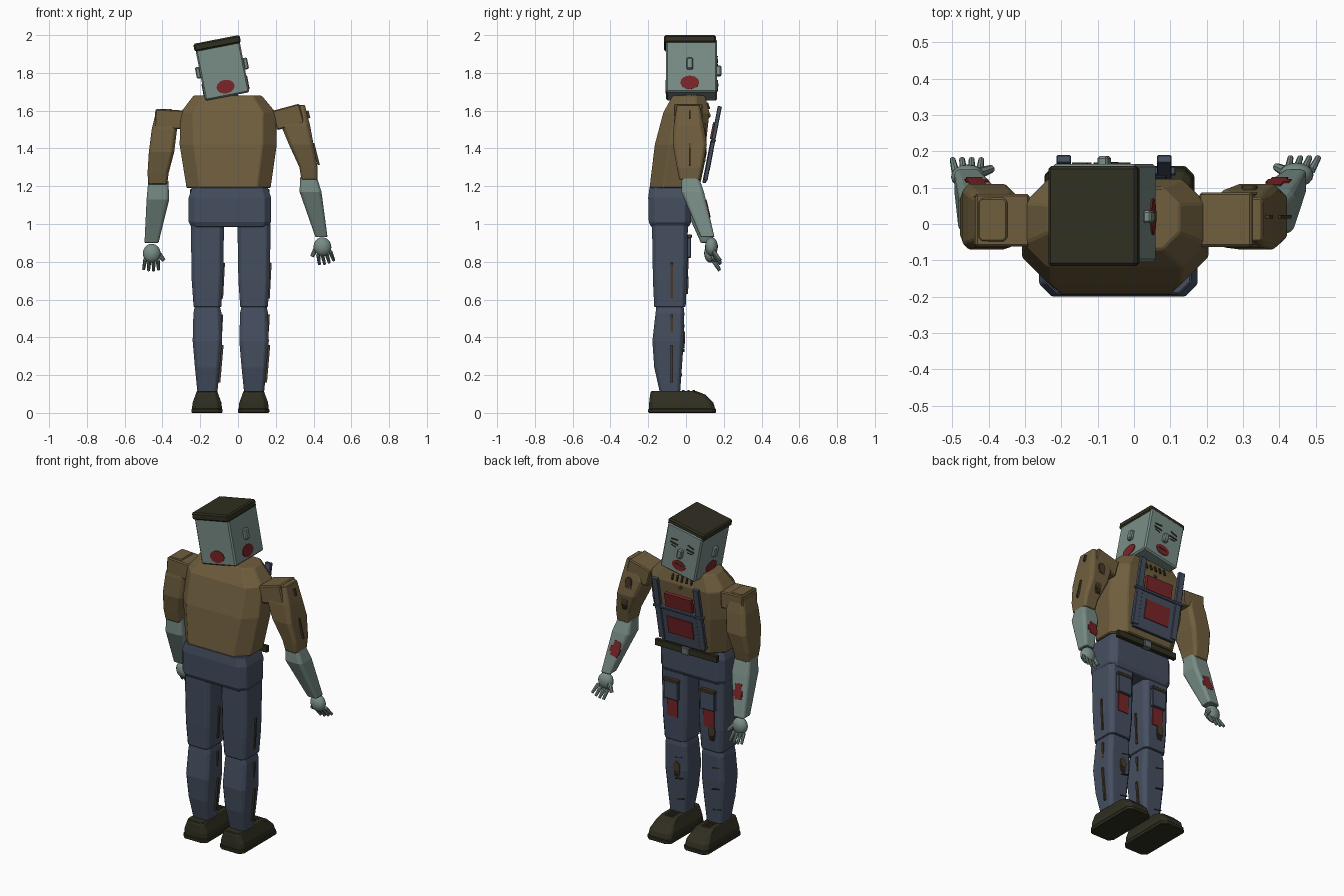
import bpy, bmesh
from math import radians, sin, cos, pi
from mathutils import Matrix, Vector, Euler

if "Cube" in bpy.data.objects:
    bpy.data.objects.remove(bpy.data.objects["Cube"])


def make_mat(name, rgb):
    m = bpy.data.materials.new(name)
    m.use_nodes = True
    m.diffuse_color = (*rgb, 1)
    m.node_tree.nodes["Principled BSDF"].inputs["Base Color"].default_value = (*rgb, 1)
    return m


SKIN = make_mat("grey green skin", (.19, .265, .24))
SHIRT = make_mat("brown shirt", (.16, .112, .048))
DENIM = make_mat("blue denim", (.06, .078, .118))
DARK = make_mat("dark olive", (.03, .028, .015))
RED = make_mat("blood red", (.19, .018, .02))
RIP = make_mat("rip brown", (.065, .043, .022))
METAL = make_mat("dull metal", (.13, .15, .15))


def frame(loc, rx=0, ry=0, rz=0):
    rot = Euler((radians(rx), radians(ry), radians(rz))).to_matrix().to_4x4()
    return Matrix.Translation(loc) @ rot


def finish(name, bm, mat, bevel=0, smooth=False):
    bmesh.ops.recalc_face_normals(bm, faces=bm.faces)
    me = bpy.data.meshes.new(name)
    bm.to_mesh(me)
    bm.free()
    me.materials.append(mat)
    ob = bpy.data.objects.new(name, me)
    bpy.context.collection.objects.link(ob)
    if smooth:
        me.polygons.foreach_set("use_smooth", [True] * len(me.polygons))
    if bevel:
        mod = ob.modifiers.new("soft edges", "BEVEL")
        mod.width = bevel
        mod.segments = 1
    return ob


def box(name, mat, size, m, bevel=0):
    bm = bmesh.new()
    bmesh.ops.create_cube(bm, size=1, matrix=m @ Matrix.Diagonal((*size, 1)))
    return finish(name, bm, mat, bevel)


def disc(name, mat, rx, rz, m, thick=.008):
    """Oval plate facing local y."""
    bm = bmesh.new()
    flat = Matrix.Diagonal((rx, thick, rz, 1)) @ Matrix.Rotation(pi / 2, 4, "X")
    bmesh.ops.create_cone(bm, cap_ends=True, segments=16, radius1=1, radius2=1, depth=1, matrix=m @ flat)
    return finish(name, bm, mat)


def ball(name, mat, radii, m):
    bm = bmesh.new()
    bmesh.ops.create_uvsphere(bm, u_segments=16, v_segments=10, radius=1, matrix=m @ Matrix.Diagonal((*radii, 1)))
    return finish(name, bm, mat, smooth=True)


def rod(name, mat, a, b, r1, r2, sides=8):
    a, b = Vector(a), Vector(b)
    turn = (b - a).to_track_quat("Z", "Y").to_matrix().to_4x4()
    bm = bmesh.new()
    bmesh.ops.create_cone(bm, cap_ends=True, segments=sides, radius1=r1, radius2=r2,
                          depth=(b - a).length, matrix=Matrix.Translation((a + b) / 2) @ turn)
    return finish(name, bm, mat)


def loft(name, mat, rings, cut=.25, bevel=.004, dx=0):
    """Stack of chamfered rectangles: x, y, z, half width, half depth."""
    bm = bmesh.new()
    loops = []
    for x, y, z, w, d in rings:
        c = cut * min(w, d)
        pts = [(w, d - c), (w - c, d), (c - w, d), (-w, d - c), (-w, c - d), (c - w, -d), (w - c, -d), (w, c - d)]
        loops.append([bm.verts.new((x + dx + px, y + py, z)) for px, py in pts])
    for lo, hi in zip(loops, loops[1:]):
        for i in range(8):
            j = (i + 1) % 8
            bm.faces.new((lo[i], lo[j], hi[j], hi[i]))
    bm.faces.new(loops[0])
    bm.faces.new(loops[-1])
    return finish(name, bm, mat, bevel)


def rip(name, m):
    """Torn patch with hanging threads, facing local y."""
    disc(name, RIP, .022, .032, m, .012)
    for k in (-1, 0, 1):
        box(name + "_thread", RIP, (.006, .008, .04), m @ frame((k * .014, 0, -.04), 0, k * 15))


# Torso, neck and hips
loft("torso", SHIRT, [(-.05, -.063, 1.19, .222, .13), (-.052, -.03, 1.42, .257, .135),
                      (-.052, .002, 1.59, .252, .122), (-.055, .015, 1.68, .18, .085)], .55, .005)
rod("neck", SKIN, (-.06, .03, 1.64), (-.06, .03, 1.72), .06, .06)
loft("hips", DENIM, [(-.043, -.085, .985, .205, .1), (-.043, -.085, 1.01, .218, .112),
                     (-.043, -.085, 1.14, .218, .115), (-.043, -.085, 1.195, .2, .108)], .3)
box("belt", DARK, (.42, .025, .04), frame((-.043, .052, 1.165)), .003)
box("buckle", METAL, (.05, .035, .045), frame((-.043, .055, 1.165)), .004)

# Overall bib, tilted forward
bib = frame((-.055, .118, 1.33), -11)
box("bib", DENIM, (.29, .02, .23), bib, .003)
box("bib_bar", DENIM, (.34, .024, .016), bib @ frame((0, .006, .115)), .003)
for s in (-1, 1):
    box("bib_strap", DENIM, (.04, .022, .4), bib @ frame((s * .138, .004, .1)), .003)
box("bib_blood", RED, (.17, .008, .11), bib @ frame((0, .012, .01)))
box("shirt_blood", RED, (.18, .02, .09), bib @ frame((0, -.005, .165)))
for k in range(5):
    box("collar_stitch", DARK, (.01, .012, .035), frame((-.12 + k * .032, .117, 1.625), 20))
disc("shirt_button", RIP, .01, .01, frame((-.05, .125, 1.575), 5))

# Head, leaning sideways
head = frame((-.085, .03, 1.825), 0, -11)
box("head", SKIN, (.238, .27, .285), head @ frame((0, 0, -.01)), .008)
box("hair", DARK, (.25, .275, .042), head @ frame((0, -.008, .134)), .008)
for s in (-1, 1):
    box("ear", SKIN, (.025, .035, .062), head @ frame((s * .128, -.01, .0)), .006)
    disc("cheek_blood", RED, .05, .036, head @ frame((s * .119, -.01, -.1), 0, 0, 90))
    box("eyelid", DARK, (.052, .008, .008), head @ frame((s * .055, .135, .025)))
    box("brow", DARK, (.045, .008, .007), head @ frame((s * .055, .135, .05), 0, s * 10))
    box("eye_crease", DARK, (.035, .006, .005), head @ frame((s * .055, .135, .008), 0, s * -8))
disc("nape_blood", RED, .048, .036, head @ frame((0, -.135, -.1)))
disc("mouth", RED, .045, .03, head @ frame((0, .135, -.095)))
box("mouth_slit", DARK, (.05, .01, .007), head @ frame((0, .136, -.09)))
box("nose", SKIN, (.03, .03, .055), head @ frame((0, .142, -.015)), .006)

# Arms
box("left_shoulder", SHIRT, (.15, .15, .105), frame((.265, .012, 1.567), 0, -15), .006)
box("right_shoulder", SHIRT, (.15, .145, .1), frame((-.365, .01, 1.555), 0, 3), .006)
loft("left_upper_arm", SHIRT, [(.322, .012, 1.63, .032, .06), (.305, .015, 1.52, .077, .08), (.335, .02, 1.42, .065, .09),
                               (.373, .02, 1.3, .048, .068), (.378, .02, 1.235, .042, .055)])
loft("right_upper_arm", SHIRT, [(-.39, .012, 1.61, .04, .06), (-.39, .015, 1.5, .067, .08), (-.405, .02, 1.38, .067, .09),
                                (-.423, .02, 1.27, .056, .068), (-.425, .02, 1.21, .05, .055)])
loft("left_forearm", SKIN, [(.373, .022, 1.25, .044, .045), (.384, .035, 1.17, .058, .06), (.442, .115, .93, .032, .036)])
loft("right_forearm", SKIN, [(-.422, .02, 1.23, .053, .045), (-.424, .035, 1.13, .06, .06), (-.458, .115, .9, .037, .036)])
for side, x, z, ry in (("left", .392, 1.08, -13), ("right", -.435, 1.04, 8)):
    m = frame((x, .113, z), 13, ry)
    box(side + "_forearm_blood", RED, (.045, .012, .09), m)
    box(side + "_forearm_blood_edge", RED, (.065, .011, .035), m @ frame((.004, 0, -.01)))
for z in (1.5, 1.39):
    rip("left_sleeve_rip", frame((.318 + (1.5 - z) * .25, .1, z)))
for x, z, h in ((.372, 1.58, .04), (.413, 1.37, .12)):
    box("left_sleeve_seam", RIP, (.012, .01, h), frame((x, .02, z), 0, -14))


# Hands
def hand(side, m, inward):
    ball(side + "_palm", SKIN, (.047, .034, .05), m)
    for k in range(4):
        x = (k - 1.5) * .022
        knuckle, tip = (x, .012, -.035), (x * 1.2, .048, -.095 + abs(k - 1.5) * .006)
        rod(side + "_finger", SKIN, m @ Vector(knuckle), m @ Vector(tip), .011, .008)
    rod(side + "_thumb", SKIN, m @ Vector((inward * .03, .01, .005)), m @ Vector((inward * .066, .022, -.035)), .016, .011)


hand("left", frame((.447, .135, .88), 0, -15), -1)
hand("right", frame((-.457, .13, .845), 0, 2), 1)

# Legs, shoes and pockets
for side, x in (("left", .085), ("right", -.162)):
    loft(side + "_thigh", DENIM, [(0, -.085, .56, .073, .083), (0, -.085, .7, .083, .09), (0, -.085, 1.0, .088, .095)], dx=x)
    loft(side + "_shin", DENIM, [(0, -.085, .11, .053, .054), (0, -.095, .24, .066, .073), (0, -.095, .38, .078, .083),
                                 (0, -.085, .53, .074, .076), (0, -.085, .565, .066, .072)], dx=x)
    loft(side + "_shoe", DARK, [(0, -.02, .02, .08, .175), (0, -.025, .055, .076, .17), (0, -.045, .098, .06, .145),
                                (0, -.065, .115, .055, .12)], .3, dx=x - .002)
    loft(side + "_sole", DARK, [(0, -.02, 0, .083, .18), (0, -.02, .022, .083, .18)], .3, dx=x - .002)
    for k in range(3):
        box(side + "_lace", RIP, (.05, .012, .008), frame((x, -.015 + k * .028, .117)))
    box(side + "_pocket", DENIM, (.095, .024, .11), frame((x, .015, .875)), .004)
    box(side + "_pocket_trim", RIP, (.1, .03, .018), frame((x, .016, .935)), .003)
    box(side + "_thigh_blood", RED, (.07, .012, .11), frame((x, .006, .765), -2))
    for z, h, off in ((.7, .19, .081), (.475, .09, .074), (.26, .2, .07)):
        box(side + "_leg_seam", RIP, (.014, .012, h), frame((x + off, -.075, z), 0, 3 if z > .3 else 5))
    for z in (.2, .33, .46):
        box(side + "_shin_crease", DARK, (.05, .01, .005), frame((x - .03, -.025 if z < .3 else -.012, z), 0, 12))
rip("left_shin_rip", frame((.07, -.012, .4)))
rip("right_thigh_rip", frame((-.18, .006, .69)))
